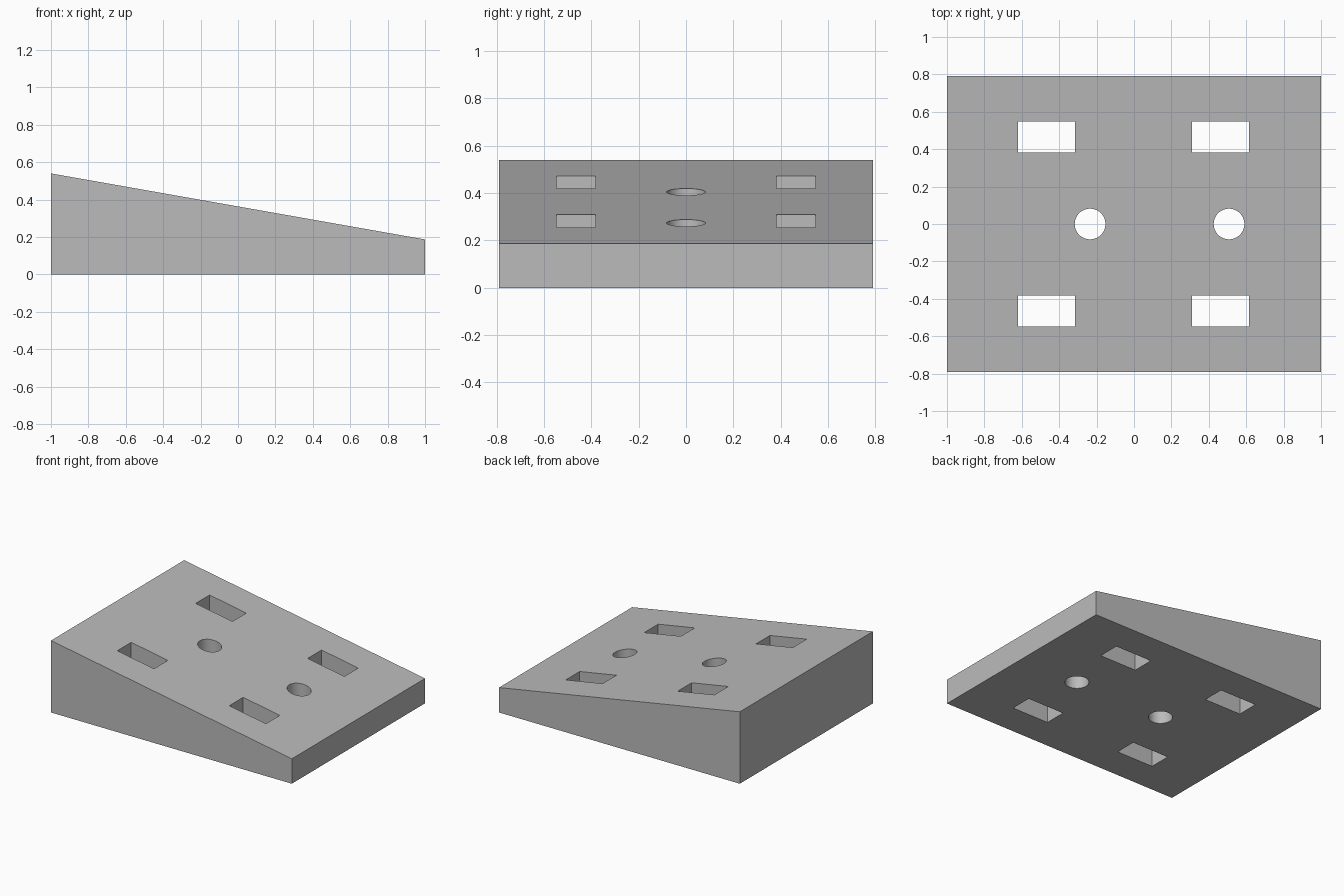
import bpy
import bmesh
import math

cube = bpy.data.objects.get("Cube")
if cube:
    bpy.data.objects.remove(cube, do_unlink=True)

grey = bpy.data.materials.new("plain grey")
grey.use_nodes = True
COLOUR = (0.5, 0.5, 0.5, 1)
grey.diffuse_color = COLOUR
grey.node_tree.nodes["Principled BSDF"].inputs["Base Color"].default_value = COLOUR

HALF_DEPTH = 0.79


def new_object(name, bm):
    bmesh.ops.recalc_face_normals(bm, faces=bm.faces)
    mesh = bpy.data.meshes.new(name)
    bm.to_mesh(mesh)
    bm.free()
    mesh.materials.append(grey)
    obj = bpy.data.objects.new(name, mesh)
    bpy.context.collection.objects.link(obj)
    return obj


# Sloped body: side profile extruded from front to back
bm = bmesh.new()
profile = [(-1, 0), (1, 0), (1, 0.187), (-1, 0.54)]
side = bm.faces.new([bm.verts.new((x, -HALF_DEPTH, z)) for x, z in profile])
sweep = bmesh.ops.extrude_face_region(bm, geom=[side])
bmesh.ops.translate(bm, vec=(0, 2 * HALF_DEPTH, 0),
                    verts=[v for v in sweep["geom"] if isinstance(v, bmesh.types.BMVert)])
wedge = new_object("wedge_body", bm)

# Cutter for the four slots and the two round holes
bm = bmesh.new()
for x in (-0.467, 0.463):
    for y in (-0.465, 0.465):
        slot = bmesh.ops.create_cube(bm, size=1)["verts"]
        bmesh.ops.scale(bm, vec=(0.305, 0.165, 2), verts=slot)
        bmesh.ops.translate(bm, vec=(x, y, 0), verts=slot)
for x in (-0.235, 0.508):
    hole = bmesh.ops.create_cone(bm, cap_ends=True, segments=48,
                                 radius1=0.082, radius2=0.082, depth=2)["verts"]
    bmesh.ops.translate(bm, vec=(x, 0, 0), verts=hole)
cutter = new_object("hole_cutter", bm)
cutter.hide_render = True
cutter.hide_set(True)

# Cut the openings straight through the body
cut = wedge.modifiers.new("openings", "BOOLEAN")
cut.operation = "DIFFERENCE"
cut.solver = "EXACT"
cut.object = cutter
bpy.ops.object.select_all(action="DESELECT")
wedge.select_set(True)
bpy.context.view_layer.objects.active = wedge
bpy.ops.object.modifier_apply(modifier=cut.name)
bpy.data.objects.remove(cutter, do_unlink=True)

# Round the hole walls while keeping their rims sharp
bpy.ops.object.shade_smooth_by_angle(angle=math.radians(30))
